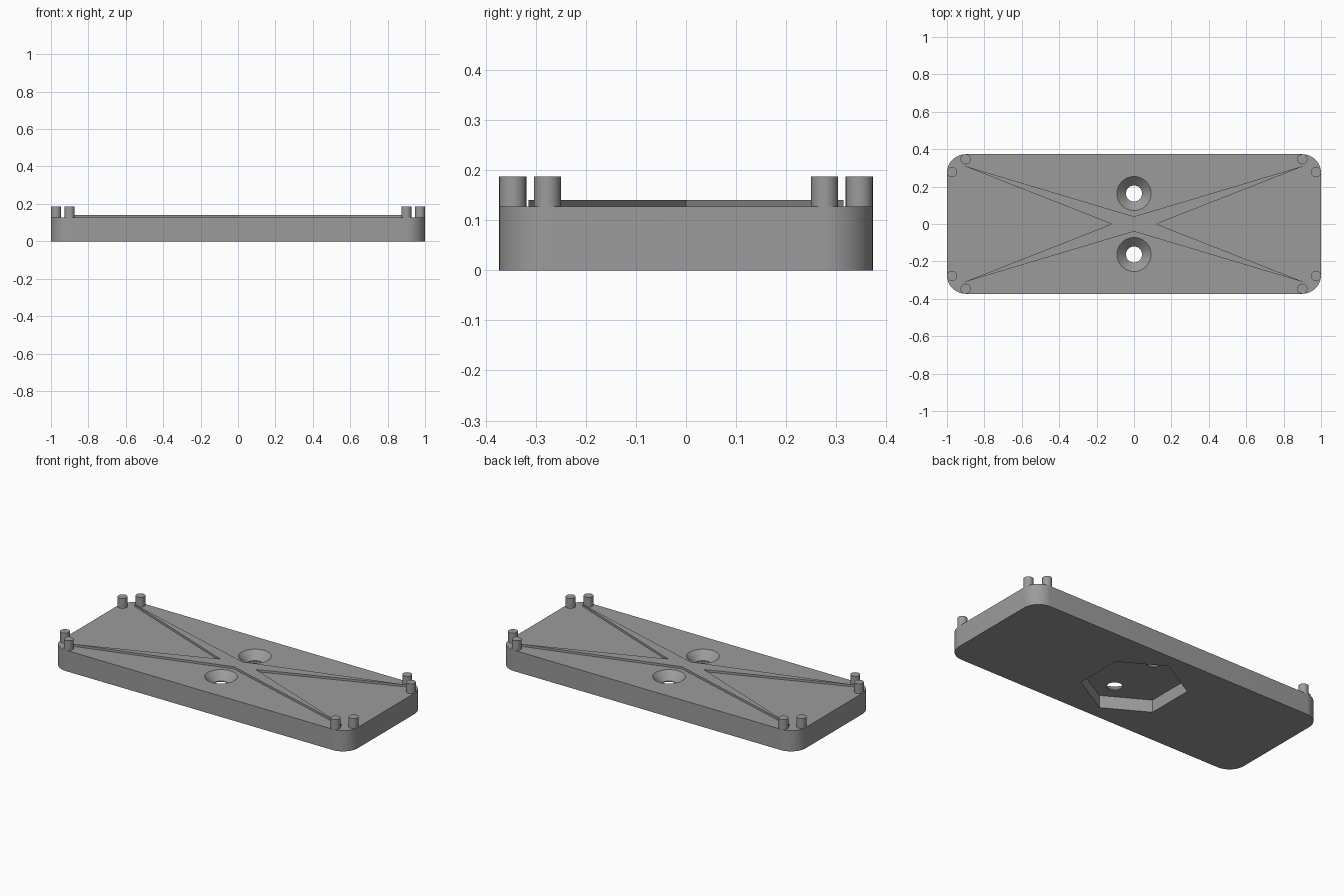
import bpy, bmesh, math
from mathutils import Vector

if "Cube" in bpy.data.objects:
    bpy.data.objects.remove(bpy.data.objects["Cube"])

grey = bpy.data.materials.new("grey plastic")
grey.diffuse_color = (0.33, 0.33, 0.33, 1)
grey.use_nodes = True
grey.node_tree.nodes["Principled BSDF"].inputs["Base Color"].default_value = grey.diffuse_color

HX, HY, TOP, R = 1.0, 0.373, 0.127, 0.1


def add(name, bm):
    bmesh.ops.recalc_face_normals(bm, faces=bm.faces)
    me = bpy.data.meshes.new(name)
    bm.to_mesh(me)
    bm.free()
    ob = bpy.data.objects.new(name, me)
    me.materials.append(grey)
    bpy.context.collection.objects.link(ob)
    return ob


def prism(name, outline, z0, z1):
    bm = bmesh.new()
    face = bm.faces.new([bm.verts.new((x, y, z0)) for x, y in outline])
    ext = bmesh.ops.extrude_face_region(bm, geom=[face])
    for v in ext["geom"]:
        if isinstance(v, bmesh.types.BMVert):
            v.co.z = z1
    return add(name, bm)


def lathe(name, profile, x, y, n=48):
    # Spin a closed (radius, z) profile around a vertical axis
    bm = bmesh.new()
    vs = [bm.verts.new((r, 0, z)) for r, z in profile]
    es = [bm.edges.new(p) for p in zip(vs, vs[1:])]
    bmesh.ops.spin(bm, geom=vs + es, cent=(0, 0, 0), axis=(0, 0, 1),
                   angle=math.tau, steps=n)
    bmesh.ops.remove_doubles(bm, verts=bm.verts, dist=1e-5)
    bmesh.ops.translate(bm, verts=bm.verts, vec=Vector((x, y, 0)))
    return add(name, bm)


def smooth(ob):
    bpy.ops.object.select_all(action='DESELECT')
    ob.select_set(True)
    bpy.context.view_layer.objects.active = ob
    bpy.ops.object.shade_smooth_by_angle(angle=math.radians(30))


# Plate with rounded corners
outline = []
for i, (sx, sy) in enumerate([(1, 1), (-1, 1), (-1, -1), (1, -1)]):
    for k in range(17):
        a = math.pi / 2 * (i + k / 16)
        outline.append((sx * (HX - R) + R * math.cos(a),
                        sy * (HY - R) + R * math.sin(a)))
plate = prism("plate", outline, 0, TOP)

# Hexagonal recess underneath and two countersunk screw holes
hexagon = [(0.29 * math.cos(math.radians(30 + 60 * k)),
            0.29 * math.sin(math.radians(30 + 60 * k))) for k in range(6)]
cutters = [prism("recess_cutter", hexagon, -0.05, 0.075)]
for s in (-1, 1):
    cutters.append(lathe("screw_hole_cutter",
                         [(0, -0.05), (0.043, -0.05), (0.043, 0.08),
                          (0.091, TOP), (0.091, 0.2), (0, 0.2)], 0, s * 0.163))
bpy.context.view_layer.objects.active = plate
for c in cutters:
    mod = plate.modifiers.new("cut", 'BOOLEAN')
    mod.operation = 'DIFFERENCE'
    mod.solver = 'EXACT'
    mod.object = c
    bpy.ops.object.modifier_apply(modifier=mod.name)
    bpy.data.objects.remove(c)
smooth(plate)

# Raised cross ridge tapering to the corners
prism("cross_ridge", [(0, 0.04), (-0.92, 0.315), (-0.12, 0), (-0.92, -0.315),
                      (0, -0.04), (0.92, -0.315), (0.12, 0), (0.92, 0.315)],
      TOP - 0.01, 0.14)

# Pairs of pins at each corner
for sx in (-1, 1):
    for sy in (-1, 1):
        for x, y in ((0.973, 0.277), (0.9, 0.346)):
            smooth(lathe("corner_pin", [(0, TOP - 0.01), (0.027, TOP - 0.01),
                                        (0.027, 0.187), (0, 0.187)],
                         sx * x, sy * y, 32))
